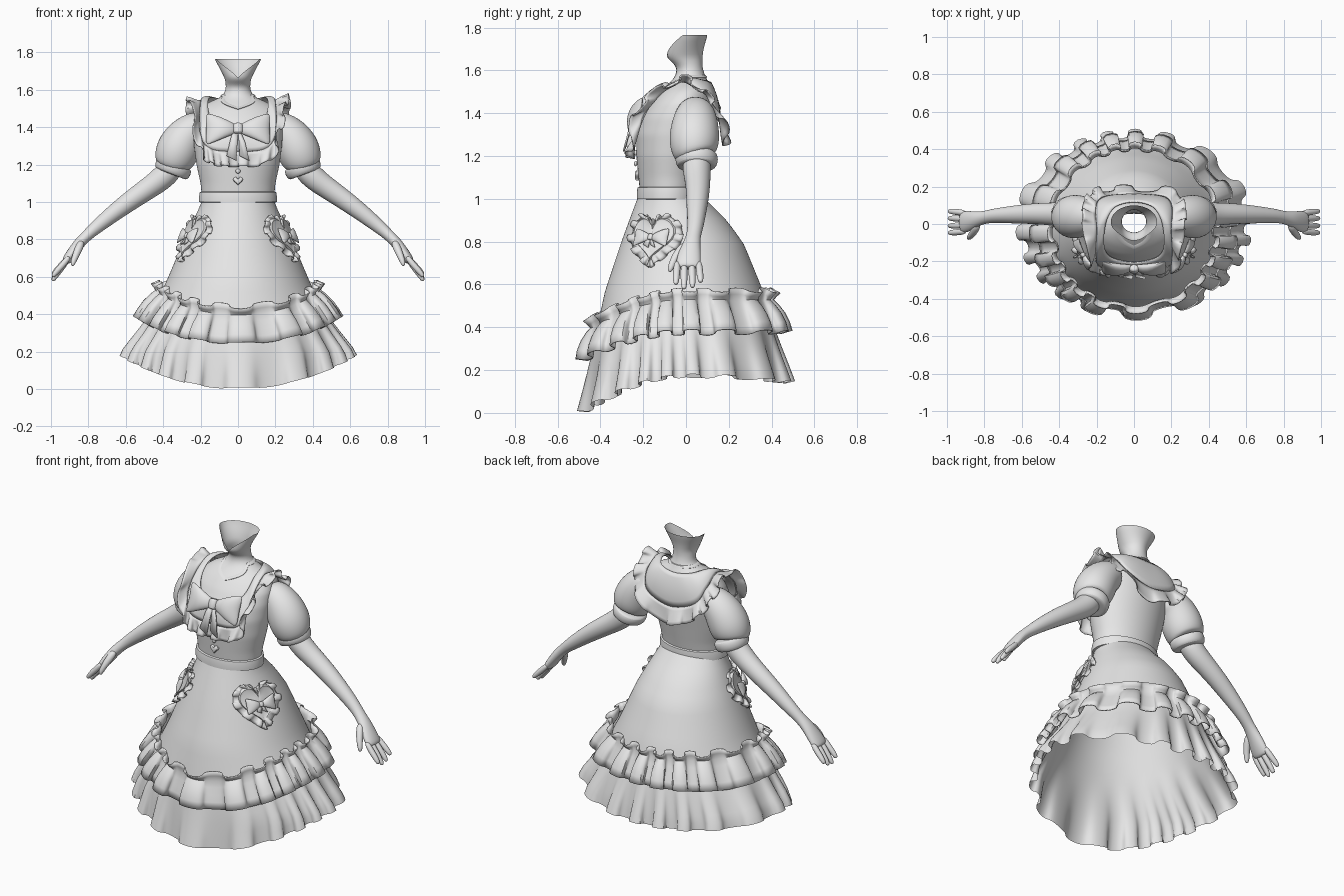
import bpy, bmesh, math
from math import sin, cos, pi
from mathutils import Vector, Matrix

if "Cube" in bpy.data.objects:
    bpy.data.objects.remove(bpy.data.objects["Cube"])

grey = bpy.data.materials.new("plain grey")
grey.diffuse_color = (0.8, 0.8, 0.8, 1)
grey.use_nodes = True
grey.node_tree.nodes["Principled BSDF"].inputs["Base Color"].default_value = grey.diffuse_color


def grid(name, rings, closed=True, cap=False, mirror=False, subsurf=0, thick=0):
    """Skin a list of equal-length point rings."""
    bm = bmesh.new()
    rows = [[bm.verts.new(p) for p in r] for r in rings]
    n = len(rows[0])
    for a, b in zip(rows, rows[1:]):
        for i in range(n if closed else n - 1):
            j = (i + 1) % n
            bm.faces.new((a[i], a[j], b[j], b[i]))
    if cap:
        bm.faces.new(rows[0])
        bm.faces.new(rows[-1])
    bmesh.ops.recalc_face_normals(bm, faces=bm.faces)
    me = bpy.data.meshes.new(name)
    bm.to_mesh(me)
    bm.free()
    me.materials.append(grey)
    ob = bpy.data.objects.new(name, me)
    bpy.context.collection.objects.link(ob)
    if mirror:
        ob.modifiers.new("mirror", 'MIRROR').use_mirror_merge = False
    if thick:
        ob.modifiers.new("thickness", 'SOLIDIFY').thickness = thick
    if subsurf:
        m = ob.modifiers.new("smooth", 'SUBSURF')
        m.levels = m.render_levels = subsurf
    return ob


def catmull(a, b, c, d, t):
    return 0.5 * (2 * b + (c - a) * t + (2 * a - 5 * b + 4 * c - d) * t * t + (3 * b - a - 3 * c + d) * t ** 3)


def table(rows, z):
    """Piecewise linear lookup, smoothed by averaging nearby heights."""
    def lin(q):
        if q >= rows[0][0]:
            return Vector(rows[0][1:])
        for p, n in zip(rows, rows[1:]):
            if q >= n[0]:
                return Vector(p[1:]).lerp(Vector(n[1:]), (p[0] - q) / (p[0] - n[0]))
        return Vector(rows[-1][1:])
    return (lin(z + 0.012) + lin(z) * 2 + lin(z - 0.012)) / 4


def oval(rows, th, z, off=0.0):
    a, f, b = table(rows, z)
    return Vector(((a + off) * cos(th), (f + b) / 2 + ((b - f) / 2 + off) * sin(th), z))


def loop(half):
    """Closed smooth curve from a front-to-back half, mirrored in x."""
    pts = [Vector(p) for p in half]
    pts += [Vector((-p.x, p.y, p.z)) for p in pts[-2:0:-1]]
    n = len(pts)

    def f(u):
        s = (u % 1) * n
        i = int(s)
        return catmull(*[pts[(i + k) % n] for k in (-1, 0, 1, 2)], s - i)
    return f


def frill(name, rows, waves, amps, fold=0.5, wobble=0.25, per=14, **kw):
    """Pleated band through closed row curves; amps give the pleat depth per row."""
    rings, n = [], waves * per
    for i, row in enumerate(rows):
        up, dn = rows[max(i - 1, 0)], rows[min(i + 1, len(rows) - 1)]
        ring = []
        for k in range(n):
            u = k / n
            ph = 2 * pi * waves * u + wobble * 2 * pi * sin(6 * pi * u + 1)
            w = u + fold * amps[i] / (max(amps) or 1) * sin(2 * ph) / (2 * pi * waves)
            nor = (row(w + 1e-3) - row(w - 1e-3)).cross(dn(w) - up(w)).normalized()
            ring.append(row(w) + nor * amps[i] * cos(ph))
        rings.append(ring)
    return grid(name, rings, **kw)


def limb(name, pts, sides=10):
    """Tube through (x, y, z, radius[, flatness]) points, mirrored to both sides."""
    rings = []
    for i, p in enumerate(pts):
        t = Vector(pts[min(i + 1, len(pts) - 1)][:3]) - Vector(pts[max(i - 1, 0)][:3])
        a = Vector((0, 1, 0))
        a = (a - t * (a.dot(t) / t.length_squared)).normalized()
        b = t.normalized().cross(a) * (p[4] if len(p) > 4 else 1)
        rings.append([Vector(p[:3]) + p[3] * 1.04 * (a * cos(2 * pi * k / sides) + b * sin(2 * pi * k / sides))
                      for k in range(sides)])
    return grid(name, rings, cap=True, mirror=True, subsurf=2)


# Skirt: height, half width, front y, back y
SK = [(1.03, .188, -.215, .06), (.98, .202, -.235, .11), (.9, .24, -.265, .19), (.79, .292, -.305, .27),
      (.57, .385, -.378, .36), (.4, .47, -.415, .41), (.2, .605, -.45, .47), (0, .66, -.485, .52)]


def hem(th):
    s = sin(th)
    return .172 - (.168 if s < 0 else .03) * s * s


def skirt_row(v):
    return lambda u: oval(SK, 2 * pi * u, 1.03 + v * (hem(2 * pi * u) - 1.03))


vs = [i / 22 for i in range(23)]
frill("skirt", [skirt_row(v) for v in vs], 19, [.026 * max(0, (v - .6) / .4) ** 1.6 for v in vs], fold=.4, wobble=.4)


# Pleated tier around the skirt, dipping at the front
def tier_row(drop, off):
    def f(u):
        th = 2 * pi * u
        front = min(0, sin(th)) ** 2
        return oval(SK, th, .575 - .13 * front - drop, off - .006 * front)
    return f


tier = [(0, .058, .024), (.025, .036, .016), (.05, .022, .01), (.08, .032, .017),
        (.12, .043, .024), (.16, .05, .026), (.2, .05, .026)]
frill("skirt_ruffle", [tier_row(d, o) for d, o, a in tier], 19, [a for d, o, a in tier], fold=.6, wobble=.35, thick=.006)

# Torso and neck, the rim cut to a V below the jaw
TO = [(1.765, .125, -.075, .10), (1.70, .09, -.088, .082), (1.66, .07, -.09, .076), (1.62, .064, -.045, .076),
      (1.585, .07, -.045, .085), (1.555, .10, -.062, .098), (1.535, .155, -.085, .112), (1.50, .205, -.125, .122),
      (1.45, .235, -.168, .128), (1.38, .24, -.21, .125), (1.30, .235, -.232, .112), (1.2, .222, -.232, .09),
      (1.1, .20, -.222, .07), (1.02, .192, -.214, .055)]
ANG = [2 * pi * k / 64 for k in range(64)]


def vee(a, width):
    return max(0, 1 - abs(a - 1.5 * pi) / width)


grid("torso_and_neck", [[oval(TO, a, 1.02 + (.745 - .1 * vee(a, 1.25)) * i / 50) for a in ANG] for i in range(51)])
grid("waistband", [[oval(TO, a, z, o) for a in ANG] for z, o in
                   ((.996, .0), (1.0, .016), (1.03, .015), (1.052, .009), (1.058, -.004))])


# V shaped neckline edge
def neck_edge(dz, off):
    return [oval(TO, a, 1.573 - .07 * vee(a, 1.1) + dz, off) for a in ANG]


grid("neckline", [neck_edge(.006, -.003), neck_edge(.004, .005), neck_edge(-.006, .006), neck_edge(-.01, -.003)])

# Apron bib, shoulder straps and round back yoke with a frilled edge
NECK = [(0, -.207, 1.41), (.10, -.19, 1.412), (.15, -.15, 1.46), (.16, -.07, 1.538),
        (.145, .02, 1.562), (.11, .085, 1.556), (.06, .112, 1.548), (0, .12, 1.543)]
INNER = [(0, -.247, 1.27), (.13, -.243, 1.28), (.19, -.222, 1.33), (.205, -.165, 1.44),
         (.20, -.03, 1.545), (.205, .09, 1.49), (.16, .148, 1.40), (0, .162, 1.35)]
OUTER = [(0, -.262, 1.19), (.12, -.27, 1.2), (.19, -.262, 1.25), (.232, -.235, 1.42),
         (.272, -.02, 1.565), (.27, .12, 1.46), (.19, .185, 1.33), (0, .192, 1.25)]
neck, inner, outer = loop(NECK), loop(INNER), loop(OUTER)


def blend(a, b, t, bulge):
    def f(u):
        p = a(u).lerp(b(u), t)
        return p + (p - Vector((0, -.03, 1.33))).normalized() * bulge * 4 * t * (1 - t)
    return f


grid("bib_and_yoke", [[blend(neck, inner, t / 6, .014)(k / 80) for k in range(80)] for t in range(7)], thick=.006)
frill("collar_frill", [blend(inner, outer, t / 5, 0) for t in range(6)], 15,
      [.002, .006, .010, .014, .017, .02], fold=.5, wobble=.3, thick=.005)

# Puffed sleeves, cuffs, arms and hands
limb("puff_sleeve", [(.17, .045, 1.41, .075), (.23, .045, 1.395, .092), (.285, .042, 1.345, .109),
                     (.325, .038, 1.275, .117), (.345, .04, 1.215, .104), (.352, .05, 1.19, .085)], sides=16)
limb("sleeve_cuff", [(.334, .05, 1.21, .08), (.336, .05, 1.205, .095), (.348, .05, 1.18, .099),
                     (.36, .05, 1.152, .09), (.361, .05, 1.149, .07)], sides=16)
limb("arm", [(.33, .05, 1.21, .068), (.40, .05, 1.13, .067), (.47, .055, 1.08, .06), (.56, .055, 1.018, .055),
             (.65, .05, .952, .048), (.75, .045, .872, .038), (.80, .035, .828, .034, .9), (.84, .027, .79, .041, .75),
             (.875, .017, .745, .054, .55), (.91, .01, .697, .06, .45), (.925, .01, .675, .055, .38)])
for name, y, tip in (("index", -.04, .60), ("middle", -.008, .578), ("ring", .026, .585), ("little", .058, .61)):
    e = (.70 - tip) / .12
    limb(name + "_finger", [(.90, y, .71, .015), (.935, y * 1.08, .70 - .04 * e, .018), (.966, y * 1.14, .70 - .08 * e, .0165),
                            (.986, y * 1.18, .70 - .11 * e, .013), (.991, y * 1.18, tip, .007)], sides=8)
limb("thumb", [(.835, .0, .79, .02), (.85, -.03, .755, .023), (.867, -.057, .715, .019),
               (.882, -.072, .677, .015), (.886, -.077, .658, .008)], sides=8)


# Hearts: unit outline about one wide
def heart(u):
    t = 2 * pi * u
    return sin(t) ** 3, (13 * cos(t) - 5 * cos(2 * t) - 2 * cos(3 * t) - cos(4 * t) + 2.5) / 16


POCKET = math.radians(-28)


def pocket_row(scale, off, rounding=0.0):
    def f(u):
        x, y = heart(u)
        x += (sin(2 * pi * u) - x) * rounding
        y += (cos(2 * pi * u) * .9 - y) * rounding
        return oval(SK, POCKET + x * scale * 1.12 / .31, .812 + y * scale * .97, off)
    return f


grid("heart_pocket", [[pocket_row(s, o)(k / 64) for k in range(64)] for s, o in
                      ((.115, .002), (.115, .017), (.107, .024), (.096, .019), (.05, .021), (.001, .022))], mirror=True)
frill("pocket_frill", [pocket_row(s, o, r) for s, o, r in
                       ((.10, .012, 0), (.118, .016, .12), (.135, .018, .25), (.15, .016, .35))],
      14, [.001, .006, .011, .014], wobble=0, per=12, mirror=True, thick=.004)
grid("heart_button", [[Vector((heart(k / 32)[0] * s, -.224 - d, 1.11 + heart(k / 32)[1] * s)) for k in range(32)]
                      for s, d in ((.026, -.004), (.026, .008), (.02, .014), (.001, .015))])
# Small round buttons down the bodice
for i, z in enumerate((1.165, 1.215)):
    bpy.ops.mesh.primitive_uv_sphere_add(segments=16, ring_count=8, radius=.013, location=(0, -.235, z))
    bpy.context.object.name = "button_%d" % (i + 1)
    bpy.context.object.scale.y = .6
    bpy.context.object.data.materials.append(grey)


# Bows: two flaring wings, a knot and two tails, facing local -y
def bow(name, mat, s, tail, mirror):
    for side in (-1, 1):
        rings = [[mat @ Vector((side * s * (x + .06 * abs(sin(a)) * (x > .8)), s * (t * cos(a) - d), s * h * sin(a)))
                  for a in (2 * pi * k / 16 for k in range(16))]
                 for x, h, t, d in ((.04, .14, .08, .0), (.25, .23, .14, .06), (.55, .38, .17, .08),
                                    (.85, .52, .11, .02), (.94, .51, .05, -.02))]
        grid(name + ("_wing_left" if side < 0 else "_wing_right"), rings, cap=True, mirror=mirror, subsurf=1)
        strip = [[mat @ Vector((side * s * (x + w * e), -s * (.04 + .03 * sin(5 * z)), -s * (z + .08 * e * side)))
                  for e in (-1, 0, 1)] for x, z, w in ((.05, .08, .06), (.12, tail * .4, .1), (.2, tail, .15))]
        grid(name + ("_tail_left" if side < 0 else "_tail_right"), strip, closed=False, mirror=mirror, thick=.008)
    knot = [[mat @ Vector((s * r * cos(a), s * (r * .8 * sin(a) - .06), s * z)) for a in (2 * pi * k / 12 for k in range(12))]
            for z, r in ((-.17, .09), (-.14, .15), (0, .17), (.14, .15), (.17, .09))]
    grid(name + "_knot", knot, cap=True, mirror=mirror, subsurf=1)


bow("chest_bow", Matrix.Translation((0, -.232, 1.39)) @ Matrix.Rotation(math.radians(-20), 4, 'X'), .175, .95, False)
bow("pocket_bow", Matrix.Translation(oval(SK, POCKET, .82, .028)) @ Matrix.Rotation(POCKET + pi / 2, 4, 'Z')
    @ Matrix.Rotation(math.radians(-24), 4, 'X'), .09, .5, True)

# Smooth shading with crisp edges
bpy.ops.object.select_all(action='SELECT')
bpy.context.view_layer.objects.active = bpy.context.scene.objects["skirt"]
bpy.ops.object.shade_smooth_by_angle(angle=math.radians(45))
